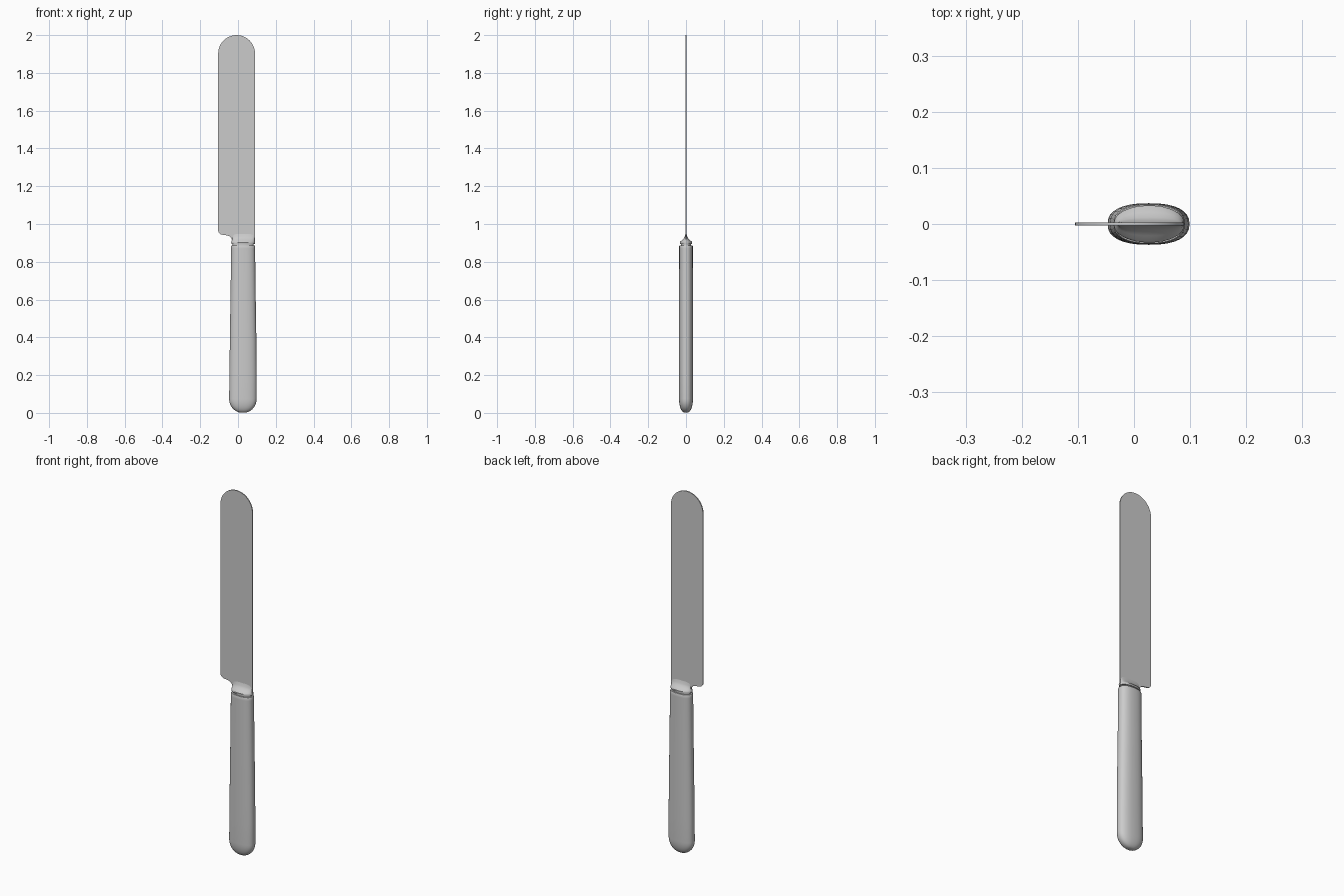
import bpy, bmesh, math

if "Cube" in bpy.data.objects:
    bpy.data.objects.remove(bpy.data.objects["Cube"])


def finish(name, bm, angle):
    bmesh.ops.recalc_face_normals(bm, faces=bm.faces[:])
    mesh = bpy.data.meshes.new(name)
    bm.to_mesh(mesh)
    bm.free()
    ob = bpy.data.objects.new(name, mesh)
    bpy.context.collection.objects.link(ob)
    bpy.ops.object.select_all(action='DESELECT')
    ob.select_set(True)
    bpy.context.view_layer.objects.active = ob
    bpy.ops.object.shade_smooth_by_angle(angle=math.radians(angle))
    return ob


def loft(name, sections, power=2.0, n=32, angle=40):
    """Stack rounded oval sections (z, centre x, half width x, half depth y)."""
    bm = bmesh.new()
    rings = []
    for z, cx, hx, hy in sections:
        ring = []
        for i in range(n):
            a = 2 * math.pi * i / n
            c, s = math.cos(a), math.sin(a)
            x = math.copysign(abs(c) ** (2 / power), c)
            y = math.copysign(abs(s) ** (2 / power), s)
            ring.append(bm.verts.new((cx + hx * x, hy * y, z)))
        rings.append(ring)
    for lo, hi in zip(rings, rings[1:]):
        for i in range(n):
            j = (i + 1) % n
            bm.faces.new((lo[i], lo[j], hi[j], hi[i]))
    bm.faces.new(rings[0])
    bm.faces.new(rings[-1])
    return finish(name, bm, angle)


def arc(cx, cz, rx, rz, a0, a1, n):
    return [(cx + rx * math.cos(math.radians(a0 + (a1 - a0) * i / n)),
             cz + rz * math.sin(math.radians(a0 + (a1 - a0) * i / n)))
            for i in range(n + 1)]


# Handle: rounded butt, gently tapering to the collar
butt = []
for i in range(1, 10):
    a = math.radians(90 * i / 9)
    k = math.sin(a)
    butt.append((0.075 * (1 - math.cos(a)), 0.026, 0.073 * k ** 0.95, 0.037 * k ** 0.8))
body = [(0.20, 0.027, 0.072, 0.037), (0.40, 0.027, 0.070, 0.037),
        (0.65, 0.027, 0.066, 0.0365), (0.87, 0.027, 0.0635, 0.036),
        (0.882, 0.027, 0.0635, 0.036), (0.887, 0.027, 0.061, 0.034)]
loft("handle", butt + body, power=2.4)

# Bolster: narrow neck, raised ring and a taper into the blade
loft("bolster", [
    (0.880, 0.027, 0.055, 0.027), (0.894, 0.027, 0.055, 0.027),
    (0.895, 0.027, 0.062, 0.032), (0.903, 0.027, 0.063, 0.033),
    (0.907, 0.027, 0.062, 0.030), (0.915, 0.028, 0.060, 0.021),
    (0.924, 0.029, 0.059, 0.012), (0.933, 0.028, 0.060, 0.007),
    (0.948, 0.026, 0.063, 0.003)], power=2.1)

# Blade: thin flat plate with round tip and stepped heel
outline = [(0.09, 0.90)]
outline += arc(-0.0075, 1.902, 0.0975, 0.098, 0, 180, 24)
outline += arc(-0.080, 0.966, 0.025, 0.023, 180, 260, 6)
outline += [(-0.055, 0.939), (-0.044, 0.935), (-0.036, 0.926), (-0.032, 0.915), (-0.031, 0.90)]
bm = bmesh.new()
t = 0.0028
front = bm.faces.new([bm.verts.new((x, -t, z)) for x, z in outline])
ext = bmesh.ops.extrude_face_region(bm, geom=[front], use_keep_orig=True)
bmesh.ops.translate(bm, vec=(0, 2 * t, 0),
                    verts=[v for v in ext["geom"] if isinstance(v, bmesh.types.BMVert)])
finish("blade", bm, 30)
